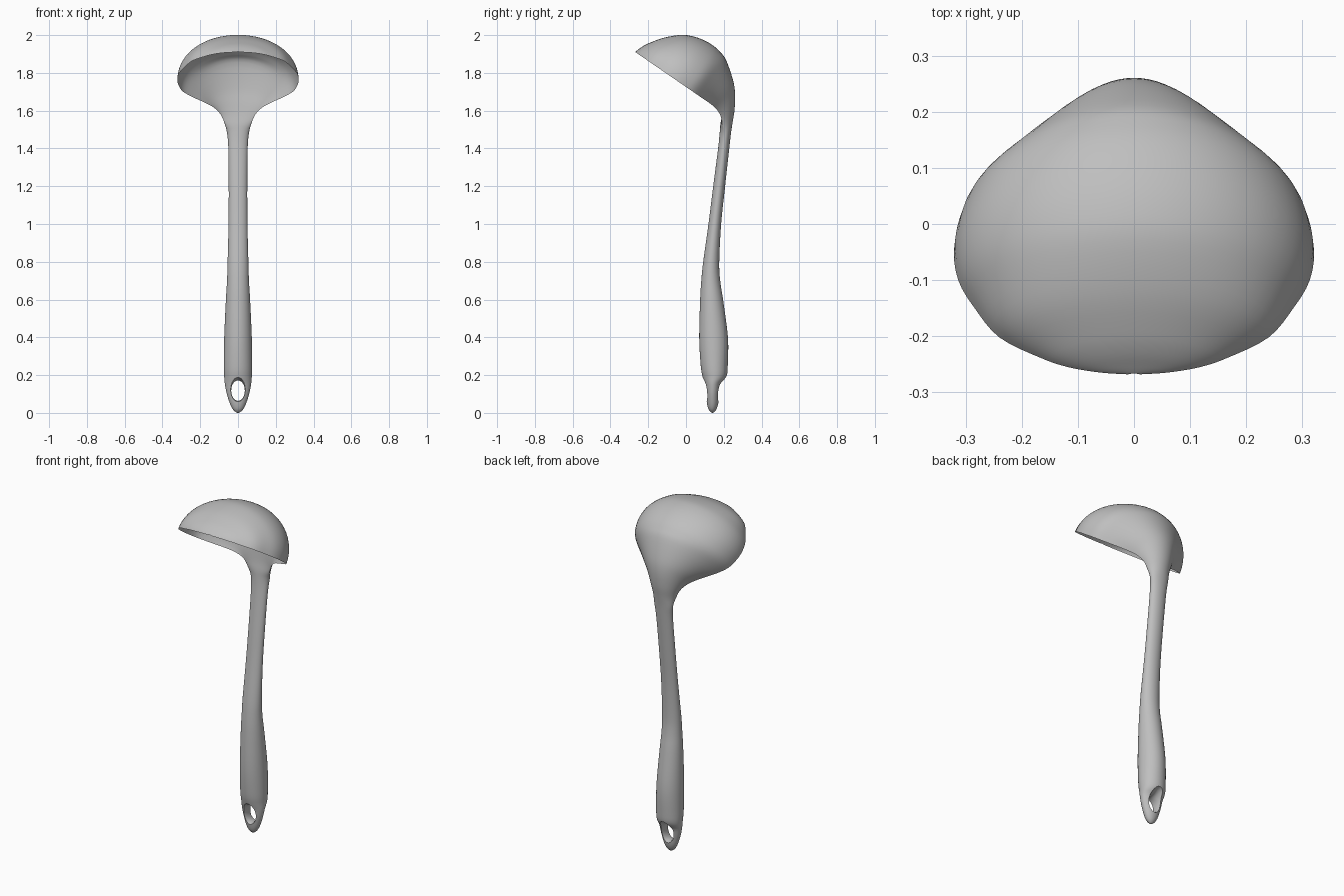
import bpy, bmesh, math
from mathutils import Vector

if "Cube" in bpy.data.objects:
    bpy.data.objects.remove(bpy.data.objects["Cube"])

def material(name, rgb):
    m = bpy.data.materials.new(name)
    m.diffuse_color = (*rgb, 1)
    m.use_nodes = True
    m.node_tree.nodes["Principled BSDF"].inputs["Base Color"].default_value = m.diffuse_color
    return m

grey = material("light grey plastic", (0.52, 0.52, 0.52))

# Each station: centre y,z | outer (back) y,z | inner (front) y,z | half width
stations = []

# Bowl: stations along the tilted rim plane (distance, half width, depth)
tip, along, out = Vector((-0.268, 1.91)), Vector((0.824, -0.567)), Vector((0.567, 0.824))
for u, w, b in [(0, .01, .004), (.004, .06, .018), (.015, .115, .048), (.035, .165, .084),
                (.08, .24, .147), (.145, .285, .21), (.2, .312, .24), (.26, .321, .257),
                (.32, .312, .262), (.37, .29, .255), (.42, .24, .237)]:
    c = tip + along * u
    stations.append((*c, *(c + out * b), *(c + out * (b - min(.014, b * .4))), w))

# Neck: the hollow fades out as it runs into the handle
for cy, cz, oy, oz, k, w in [(.123, 1.641, .248, 1.765, .68, .172), (.158, 1.612, .26, 1.69, .4, .122),
                             (.182, 1.575, .257, 1.605, .12, .089), (.193, 1.53, .247, 1.54, -.2, .07)]:
    stations.append((cy, cz, oy, oz, cy + (oy - cy) * k, cz + (oz - cz) * k, w))

# Handle: height, front y, back y, half width
for z, f, b, w in [(1.48, .178, .238, .058), (1.4, .17, .229, .051), (1.2, .144, .207, .049),
                   (1.0, .119, .186, .05), (.8, .091, .176, .055), (.7, .081, .181, .058),
                   (.6, .075, .196, .064), (.4, .07, .222, .073), (.25, .078, .221, .075),
                   (.19, .088, .214, .073), (.15, .099, .187, .069), (.1, .105, .177, .059),
                   (.05, .111, .171, .043), (.02, .119, .161, .028), (.005, .13, .15, .013),
                   (0, .138, .142, .003)]:
    stations.append(((f + b) / 2, z, b, z, f, z, w))

def catmull(a, b, c, d, t):
    return [.5 * (2 * q + (r - p) * t + (2 * p - 5 * q + 4 * r - s) * t * t
                  + (3 * q - p - 3 * r + s) * t ** 3) for p, q, r, s in zip(a, b, c, d)]

def resample(rows, steps):
    n, result = len(rows), []
    for i in range(n - 1):
        for k in range(steps):
            result.append(catmull(rows[max(i - 1, 0)], rows[i], rows[i + 1],
                                  rows[min(i + 2, n - 1)], k / steps))
    return result + [list(rows[-1])]

def loft(name, rings):
    bm = bmesh.new()
    loops = [[bm.verts.new(p) for p in ring] for ring in rings]
    for a, b in zip(loops, loops[1:]):
        for i in range(len(a)):
            j = (i + 1) % len(a)
            bm.faces.new((a[i], a[j], b[j], b[i]))
    bm.faces.new(loops[0])
    bm.faces.new(loops[-1])
    bmesh.ops.recalc_face_normals(bm, faces=bm.faces)
    mesh = bpy.data.meshes.new(name)
    bm.to_mesh(mesh)
    bm.free()
    obj = bpy.data.objects.new(name, mesh)
    bpy.context.collection.objects.link(obj)
    mesh.materials.append(grey)
    return obj

# Ladle body: back half-ellipse plus front (or hollow) half-ellipse per section
HALF = 28
rings = []
for cy, cz, oy, oz, iy, iz, w in resample(stations, 4):
    ring = []
    for i in range(2 * HALF):
        a = math.pi * i / HALF
        s = abs(math.sin(a))
        ey, ez = (oy, oz) if i <= HALF else (iy, iz)
        ring.append((w * math.cos(a), cy + (ey - cy) * s, max(0, cz + (ez - cz) * s)))
    rings.append(ring)
ladle = loft("ladle_body", rings)

# Hanging hole: flared oval cutter through the end of the handle
cutter = loft("hole_cutter", [
    [(.036 * s * math.cos(math.tau * i / 32), y, .118 + .054 * s * math.sin(math.tau * i / 32))
     for i in range(32)]
    for y, s in [(.04, 1.65), (.09, 1.28), (.12, 1), (.16, 1), (.19, 1.28), (.24, 1.65)]])
cutter.hide_render = True
mod = ladle.modifiers.new("hanging_hole", 'BOOLEAN')
mod.operation, mod.solver, mod.object = 'DIFFERENCE', 'EXACT', cutter
bpy.context.view_layer.objects.active = ladle
ladle.select_set(True)
bpy.ops.object.modifier_apply(modifier=mod.name)
bpy.data.objects.remove(cutter)
bpy.ops.object.shade_smooth_by_angle(angle=math.radians(40))
